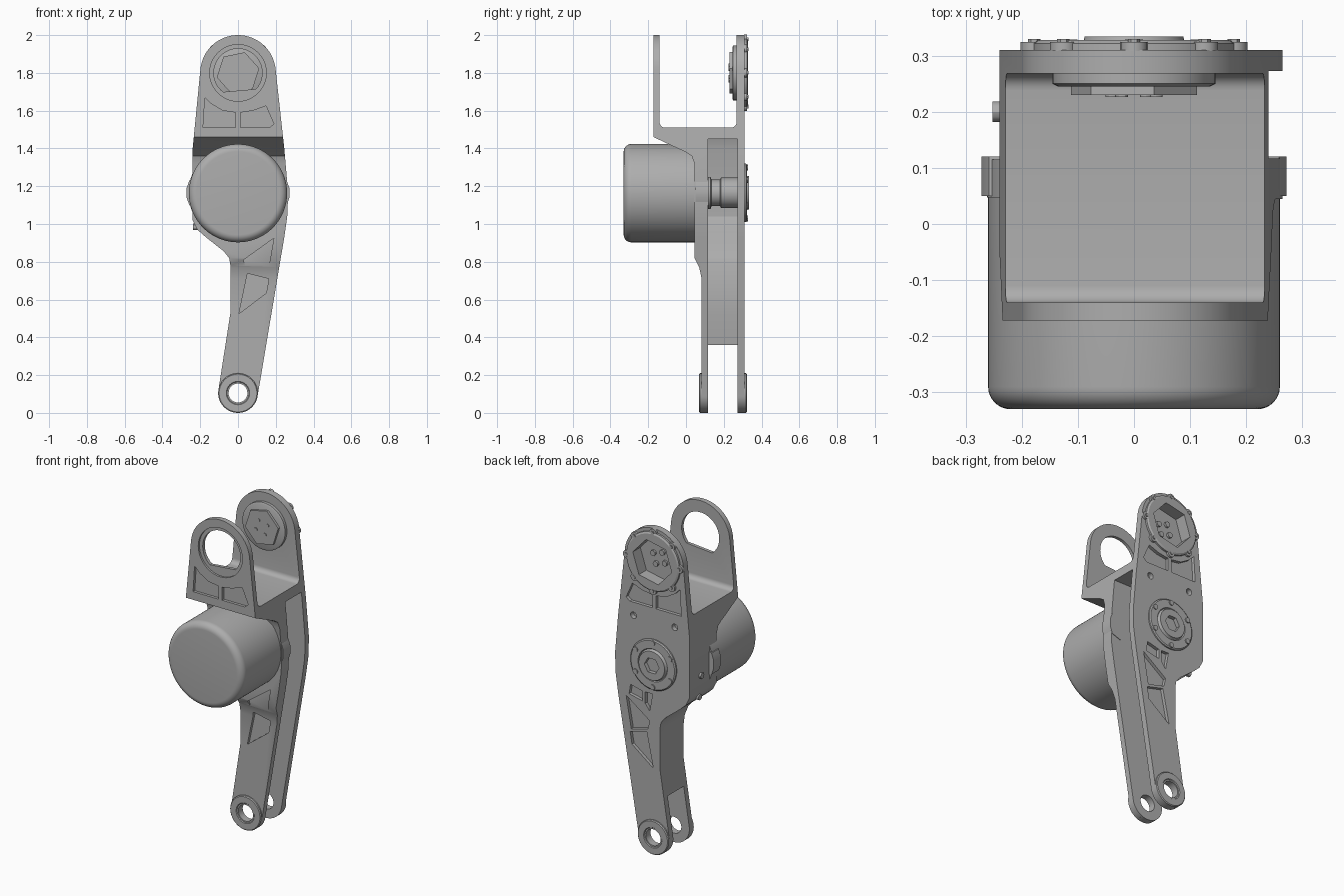
import bpy, bmesh
from math import sin, cos, pi, radians
from mathutils import Vector, Matrix

if "Cube" in bpy.data.objects:
    bpy.data.objects.remove(bpy.data.objects["Cube"])

metal = bpy.data.materials.new("satin grey metal")
metal.use_nodes = True
grey = (0.42, 0.42, 0.42, 1)
metal.diffuse_color = grey
metal.node_tree.nodes["Principled BSDF"].inputs["Base Color"].default_value = grey

PIVOT_TOP, PIVOT_MID, PIVOT_LOW = 1.8, 1.165, 0.105


def make(name, bm):
    bmesh.ops.recalc_face_normals(bm, faces=bm.faces)
    mesh = bpy.data.meshes.new(name)
    bm.to_mesh(mesh)
    bm.free()
    mesh.materials.append(metal)
    obj = bpy.data.objects.new(name, mesh)
    bpy.context.collection.objects.link(obj)
    return obj


def prism(name, outline, start, end, axis="y"):
    """Extrude an (x, z) outline along y, or a (y, z) outline along x."""
    place = (lambda a, b: (a, start, b)) if axis == "y" else (lambda a, b: (start, a, b))
    step = Vector((0, end - start, 0)) if axis == "y" else Vector((end - start, 0, 0))
    bm = bmesh.new()
    face = bm.faces.new([bm.verts.new(place(a, b)) for a, b in outline])
    new = bmesh.ops.extrude_face_region(bm, geom=[face])["geom"]
    bmesh.ops.translate(bm, vec=step, verts=[v for v in new if isinstance(v, bmesh.types.BMVert)])
    return make(name, bm)


def turned(name, profile, z, x=0, sides=64):
    """Revolve a closed (radius, y) profile around a y-parallel axis."""
    bm = bmesh.new()
    verts = [bm.verts.new((x + r, y, z)) for r, y in profile]
    edges = [bm.edges.new((a, b)) for a, b in zip(verts, verts[1:] + verts[:1])]
    bmesh.ops.spin(bm, geom=verts + edges, cent=(x, 0, z), axis=(0, 1, 0),
                   angle=2 * pi, steps=sides, use_merge=True)
    bmesh.ops.remove_doubles(bm, verts=bm.verts, dist=1e-5)
    return make(name, bm)


def arc(cx, cz, r, a, b, n=24):
    return [(cx + r * cos(radians(a + (b - a) * i / n)),
             cz + r * sin(radians(a + (b - a) * i / n))) for i in range(n + 1)]


def disc(name, r, start, end, z, x=0, sides=48, turn=0):
    return prism(name, arc(x, z, r, turn, turn + 360, sides)[:-1], start, end)


def boolean(target, cutter, kind="DIFFERENCE", keep=False):
    mod = target.modifiers.new("cut", "BOOLEAN")
    mod.operation, mod.solver, mod.object = kind, "EXACT", cutter
    bpy.context.view_layer.update()
    graph = bpy.context.evaluated_depsgraph_get()
    mesh = bpy.data.meshes.new_from_object(target.evaluated_get(graph))
    target.modifiers.clear()
    target.data = mesh
    if not keep:
        bpy.data.objects.remove(cutter)


# Main frame: front silhouette crossed with the side silhouette
front_outline = (arc(0, PIVOT_TOP, 0.2, 5, 175, 32)
                 + [(-0.24, 1.4), (-0.24, 1.02), (-0.215, 0.97), (-0.17, 0.93), (-0.075, 0.855),
                    (-0.047, 0.82), (-0.04, 0.78), (-0.04, 0.53)]
                 + arc(0, PIVOT_LOW, 0.105, 172, 352, 32)
                 + [(0.245, 0.93), (0.262, 1.05), (0.265, 1.17), (0.245, 1.4)])
side_outline = ([(-0.172, 2.1), (-0.172, 1.46), (0.0, 1.38), (0.03, 1.36), (0.045, 1.32),
                 (0.045, 0.82), (0.07, 0.77), (0.083, 0.71), (0.083, -0.1), (0.31, -0.1), (0.31, 2.1),
                 (0.268, 2.1)]
                + arc(0.238, 1.54, 0.03, 0, -90, 6)
                + arc(-0.11, 1.54, 0.03, 270, 180, 6) + [(-0.14, 2.1)])
frame = prism("main_frame", front_outline, -0.5, 0.5)
boolean(frame, prism("side_cutter", side_outline, -0.5, 0.5, "x"), "INTERSECT")

# Channel between the two legs, leaving a web on one side
channel = [(0.5, 1.45), (-0.19, 1.45), (-0.205, 1.4), (-0.205, 1.04), (-0.15, 0.96), (-0.03, 0.86),
           (0.0, 0.8), (0.0, 0.52), (-0.02, 0.36), (-0.5, 0.36), (-0.5, -0.2), (0.5, -0.2)]
boolean(frame, prism("channel_cutter", channel, 0.117, 0.273))

# Sight hole with a flat lower edge in the front cheek, and a shallow ring round it
boolean(frame, disc("ring_cutter", 0.15, -0.3, -0.16, PIVOT_TOP))
boolean(frame, prism("sight_cutter", arc(0, PIVOT_TOP, 0.128, -42, 232, 40), -0.3, 0.0))

# Lightening pockets on both faces
upper_pocket = [(0.012, 1.51), (0.165, 1.51), (0.19, 1.53), (0.148, 1.625), (0.08, 1.6), (0.012, 1.59)]
pockets = [upper_pocket,
           [(-0.012, 1.51), (-0.185, 1.51), (-0.175, 1.67), (-0.14, 1.635), (-0.08, 1.6), (-0.012, 1.59)],
           [(0.19, 0.925), (0.03, 0.81), (0.042, 0.757), (0.155, 0.728)],
           [(0.05, 0.738), (0.163, 0.71), (0.15, 0.635), (0.005, 0.525)]]
for i, shape in enumerate(pockets):
    depth = -0.155 if i < 2 else 0.066 if i == 2 else 0.1
    boolean(frame, prism("pocket_cutter", shape, -0.4, depth))
    boolean(frame, prism("pocket_cutter", shape, 0.29, 0.5))
for shape in ([(0.01, 0.98), (0.06, 0.98), (0.06, 0.91), (0.03, 0.87)],
              [(0.08, 0.98), (0.16, 1.0), (0.17, 0.94), (0.08, 0.92)]):
    boolean(frame, prism("pocket_cutter", shape, 0.29, 0.5))
for x in (-0.14, 0.14):
    boolean(frame, disc("bolt_hole_cutter", 0.02, 0.28, 0.5, 1.43, x, 16))
boolean(frame, disc("pin_cutter", 0.05, -0.5, 0.5, PIVOT_LOW))

# Top joint: flanged cover with ears behind, hexagonal boss inside, hollow bowl
cover = turned("top_cover", [(0, 0.27), (0.18, 0.305), (0.18, 0.322), (0.17, 0.328), (0, 0.328)], PIVOT_TOP)
boss = turned("top_boss", [(0, 0.29), (0.145, 0.29), (0.145, 0.25), (0.135, 0.245), (0, 0.245)], PIVOT_TOP)
bowl = disc("bowl_cutter", 0.135, 0.255, 0.5, PIVOT_TOP, sides=6, turn=12)
for part in (frame, cover, boss):
    boolean(part, bowl, keep=True)
bpy.data.objects.remove(bowl)
disc("top_hex_boss", 0.115, 0.23, 0.25, PIVOT_TOP, sides=6, turn=12)
for i in range(8):
    a = i * pi / 4
    x, z = 0.178 * cos(a), PIVOT_TOP + 0.178 * sin(a)
    disc("top_cover_ear", 0.024, 0.308, 0.324, z, x, 20)
    disc("top_cover_bolt", 0.011, 0.32, 0.33, z, x, 6)
for i in range(4):
    a = i * pi / 2 + 0.5
    x, z = 0.045 * cos(a), PIVOT_TOP + 0.045 * sin(a)
    disc("hex_boss_bolt", 0.011, 0.226, 0.235, z, x, 12)
    disc("bowl_bolt", 0.017, 0.25, 0.268, z, x, 12)

# Middle joint: rear bearing cover with hexagonal socket and bolts
bearing = turned("middle_cover", [(0, 0.28), (0.155, 0.28), (0.155, 0.318), (0.148, 0.323), (0.1, 0.323),
                                  (0.095, 0.317), (0.09, 0.323), (0.088, 0.334), (0, 0.334)], PIVOT_MID)
boolean(bearing, disc("socket_cutter", 0.05, 0.3, 0.5, PIVOT_MID, sides=6))
for i in range(6):
    a = i * pi / 3 + pi / 6
    disc("middle_cover_bolt", 0.016, 0.315, 0.329, PIVOT_MID + 0.135 * sin(a), 0.135 * cos(a), 12)

# Shaft crossing the channel
turned("channel_shaft", [(0, 0.11), (0.085, 0.11), (0.085, 0.13), (0.07, 0.135), (0.07, 0.18),
                         (0.08, 0.185), (0.08, 0.28), (0, 0.28)], PIVOT_MID)

# Motor housing ring with side lugs, and the rounded motor can
turned("motor_ring", [(0, 0.047), (0.262, 0.047), (0.262, 0.115), (0, 0.115)], PIVOT_MID)
for side in (-1, 1):
    lug = [(side * x, z) for x, z in ((0.2, 1.08), (0.258, 1.1), (0.272, 1.14),
                                      (0.272, 1.19), (0.258, 1.23), (0.2, 1.25))]
    prism("motor_lug", lug, 0.05, 0.12)
can_edge = [(0.22 + 0.04 * sin(i * pi / 16), -0.29 - 0.04 * cos(i * pi / 16)) for i in range(9)]
turned("motor_can", [(0, -0.33)] + can_edge + [(0.26, 0.06), (0, 0.06)], 1.163, sides=96)

# Lower pivot bosses
for name, near, far in (("front_pivot_boss", 0.1, 0.07), ("rear_pivot_boss", 0.29, 0.323)):
    lip = (far - near) * 0.15
    turned(name, [(0.05, near), (0.105, near), (0.105, far - lip), (0.1, far),
                  (0.062, far), (0.058, far - lip), (0.05, far - lip)], PIVOT_LOW)

# Small screws along the closed side wall
for x, y, z in ((-0.24, 0.2, 1.12), (-0.225, 0.2, 0.985)):
    screw = disc("side_screw", 0.018, -0.01, 0.012, 0, sides=12)
    screw.data.transform(Matrix.Translation((x, y, z)) @ Matrix.Rotation(pi / 2, 4, "Z"))

# Shading: smooth curves, crisp edges
for obj in bpy.context.collection.objects:
    if obj.type == "MESH" and obj.data.materials and obj.data.materials[0] == metal:
        obj.data.shade_smooth()
        obj.data.set_sharp_from_angle(angle=radians(30))
